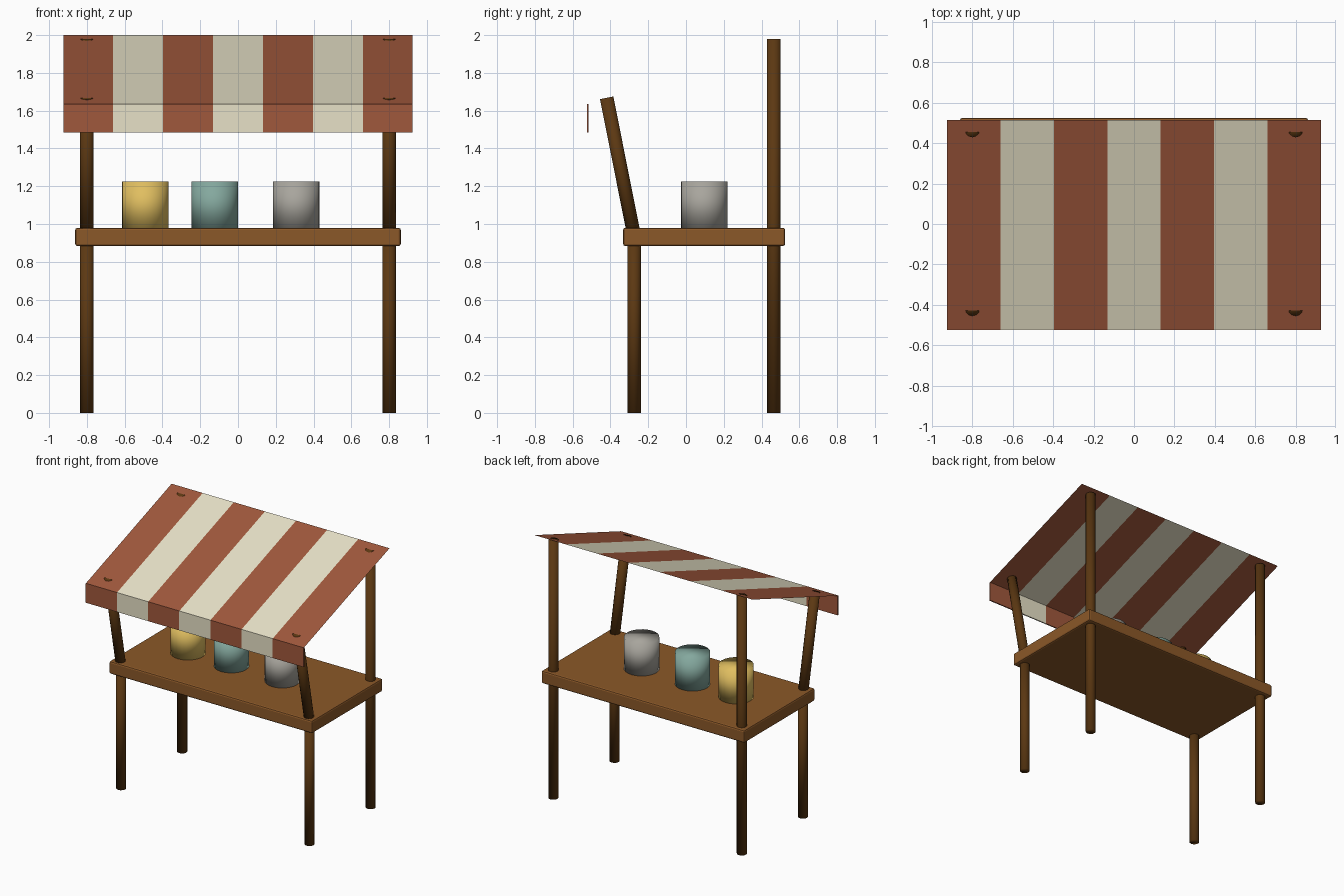
import bpy, bmesh, math
from mathutils import Vector

if "Cube" in bpy.data.objects:
    bpy.data.objects.remove(bpy.data.objects["Cube"])


def mat(name, r, g, b):
    lin = [((c / 255 + 0.055) / 1.055) ** 2.4 for c in (r, g, b)]
    m = bpy.data.materials.new(name)
    m.diffuse_color = (*lin, 1)
    m.use_nodes = True
    m.node_tree.nodes["Principled BSDF"].inputs["Base Color"].default_value = m.diffuse_color
    return m


RED = mat("brick red cloth", 160, 88, 60)
CREAM = mat("cream cloth", 232, 226, 200)
WOOD = mat("counter wood", 139, 88, 40)
DARK = mat("dark post wood", 92, 56, 18)
YELLOW = mat("yellow jar", 224, 190, 96)
TEAL = mat("teal jar", 132, 168, 158)
GREY = mat("grey jar", 168, 165, 157)


def finish(name, bm, *mats):
    me = bpy.data.meshes.new(name)
    bm.to_mesh(me)
    bm.free()
    ob = bpy.data.objects.new(name, me)
    bpy.context.collection.objects.link(ob)
    for m in mats:
        me.materials.append(m)
    return ob


def rod(name, a, b, radius, sides, m):
    """Closed, fully smooth cylinder from a to b."""
    a, b = Vector(a), Vector(b)
    bm = bmesh.new()
    bmesh.ops.create_cone(bm, cap_ends=True, segments=sides, radius1=radius,
                          radius2=radius, depth=(b - a).length)
    for f in bm.faces:
        f.smooth = True
    ob = finish(name, bm, m)
    ob.location = (a + b) / 2
    ob.rotation_euler = (b - a).to_track_quat('Z', 'Y').to_euler()
    return ob


def box(name, lo, hi, m):
    bm = bmesh.new()
    bmesh.ops.create_cube(bm, size=1)
    for v in bm.verts:
        v.co = [(l + h) / 2 + c * (h - l) for l, h, c in zip(lo, hi, v.co)]
    return finish(name, bm, m)


# Counter with softened edges
counter = box("counter", (-0.862, -0.333, 0.883), (0.862, 0.525, 0.98), WOOD)
bev = counter.modifiers.new("soft edges", 'BEVEL')
bev.width, bev.segments = 0.012, 2

# Posts: full-height back, short front legs, leaning front supports
for side, x in (("left", -0.8), ("right", 0.8)):
    rod(f"back_post_{side}", (x, 0.465, 0), (x, 0.465, 1.979), 0.036, 12, DARK)
    rod(f"front_leg_{side}", (x, -0.275, 0), (x, -0.275, 0.93), 0.036, 12, DARK)
    rod(f"front_support_{side}", (x, -0.273, 0.93), (x, -0.42, 1.668), 0.036, 12, DARK)

# Jars on the counter
for name, x, m in (("yellow_jar", -0.492, YELLOW), ("teal_jar", -0.123, TEAL),
                   ("grey_jar", 0.309, GREY)):
    rod(name, (x, 0.096, 0.98), (x, 0.096, 1.225), 0.123, 24, m)

# Striped awning: sloping cloth sheet and thin hanging valance
STRIPES, HALF = 7, 0.925
W = 2 * HALF / STRIPES
bm = bmesh.new()
for i in range(STRIPES):
    x0, x1 = -HALF + i * W, -HALF + (i + 1) * W
    f = bm.faces.new([bm.verts.new(p) for p in (
        (x0, -0.52, 1.634), (x1, -0.52, 1.634), (x1, 0.516, 2.0), (x0, 0.516, 2.0))])
    f.material_index = i % 2
    box(f"valance_stripe_{i + 1}", (x0, -0.525, 1.485), (x1, -0.516, 1.634),
        CREAM if i % 2 else RED)
bmesh.ops.remove_doubles(bm, verts=bm.verts, dist=1e-4)
finish("awning_cloth", bm, RED, CREAM)
